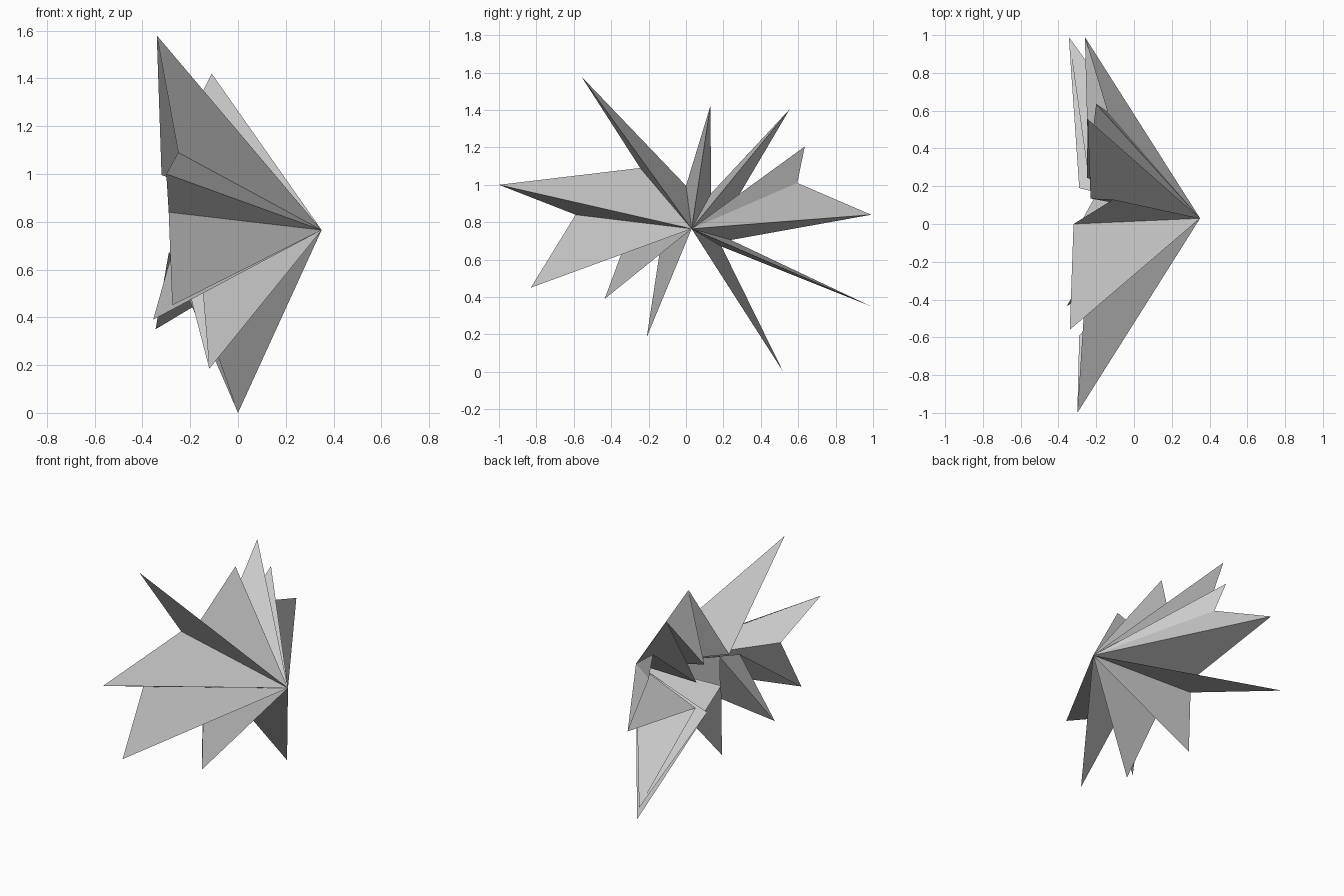
import bpy

# Common point where all the folds meet
APEX = (0.35, 0.03, 0.765)

# Spike tips paired with the valley that follows each one, around the burst
FOLDS = [
    ((-0.34, -0.56, 1.58), (-0.32, 0.00, 0.995)),
    ((-0.11, 0.13, 1.42), (-0.23, 0.135, 0.955)),
    ((-0.245, 0.555, 1.405), (-0.25, 0.245, 0.88)),
    ((-0.20, 0.635, 1.205), (-0.14, 0.595, 1.01)),
    ((-0.26, 0.99, 0.84), (-0.24, 0.24, 0.705)),
    ((-0.345, 0.99, 0.35), (-0.29, 0.19, 0.67)),
    ((0.00, 0.52, 0.00), (-0.275, 0.02, 0.78)),
    ((-0.12, -0.21, 0.185), (-0.18, -0.10, 0.905)),
    ((-0.355, -0.435, 0.39), (-0.22, -0.257, 0.87)),
    ((-0.275, -0.83, 0.45), (-0.29, -0.59, 0.84)),
    ((-0.30, -1.00, 1.00), (-0.25, -0.245, 1.09)),
]

# Open folded sheet: one triangle from the apex to each rim edge
rim = [p for pair in FOLDS for p in pair]
n = len(rim)
faces = [(0, 1 + (i + 1) % n, 1 + i) for i in range(n)]

mesh = bpy.data.meshes.new("spiky_burst")
mesh.from_pydata([APEX] + rim, [], faces)
mesh.update()
burst = bpy.data.objects.new("spiky_burst", mesh)
bpy.context.collection.objects.link(burst)
